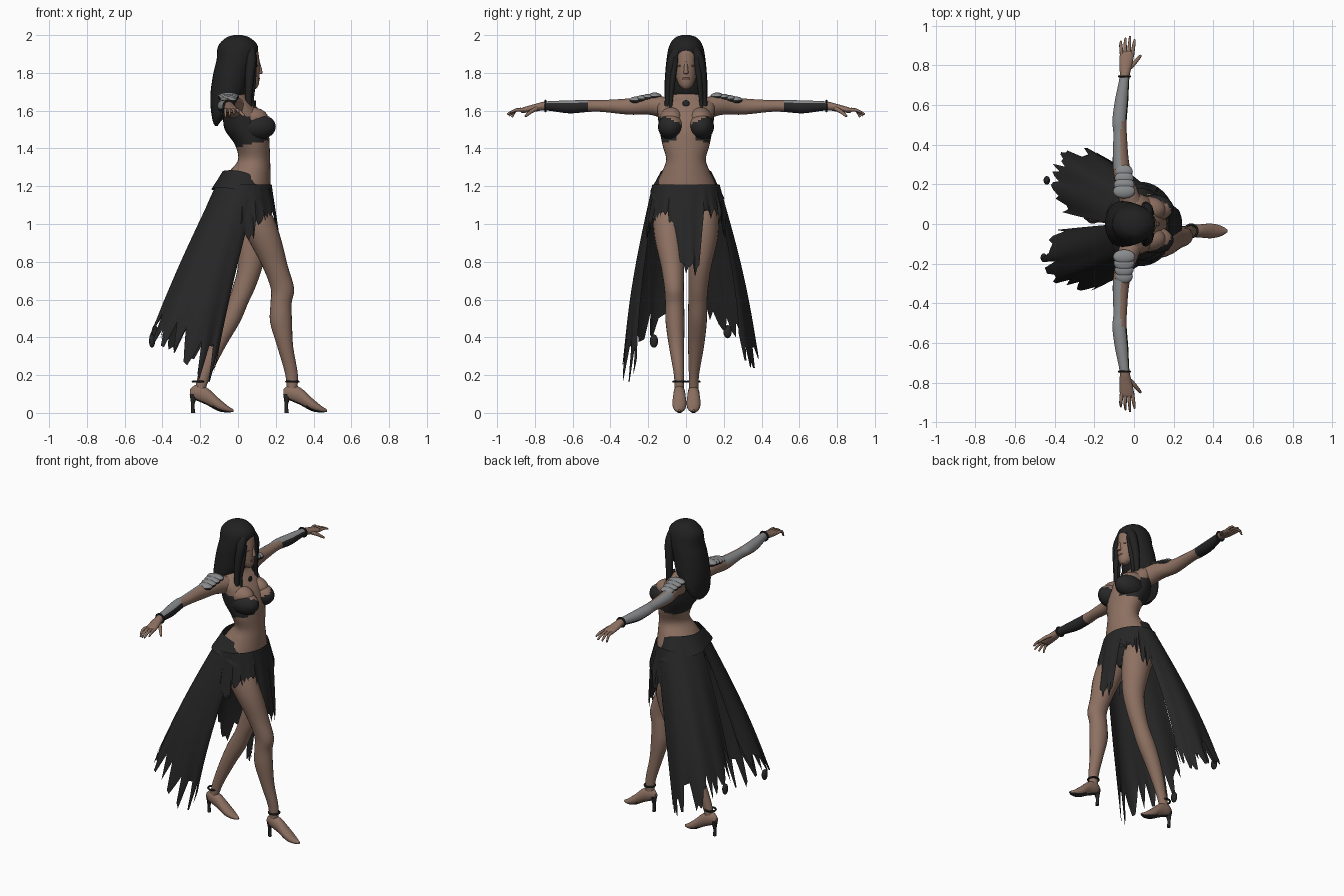
import bpy, bmesh, random
from math import sin, cos, pi, radians
from mathutils import Vector

random.seed(4)
if "Cube" in bpy.data.objects:
    bpy.data.objects.remove(bpy.data.objects["Cube"])


def material(name, *rgb):
    mat = bpy.data.materials.new(name)
    mat.use_nodes = True
    mat.diffuse_color = (*rgb, 1)
    mat.node_tree.nodes["Principled BSDF"].inputs["Base Color"].default_value = (*rgb, 1)
    return mat


skin = material("warm skin", .27, .165, .122)
cloth = material("black cloth", .02, .02, .02)
hair_black = material("black hair", .015, .015, .015)
metal = material("grey metal", .25, .26, .27)
lip_brown = material("lip brown", .17, .085, .065)


def finish(name, bm, mats, paint=None, angle=50):
    bmesh.ops.recalc_face_normals(bm, faces=bm.faces)
    if paint:
        for f in bm.faces:
            f.material_index = paint(f.calc_center_median(), f.normal)
    mesh = bpy.data.meshes.new(name)
    bm.to_mesh(mesh)
    bm.free()
    for mat in mats:
        mesh.materials.append(mat)
    obj = bpy.data.objects.new(name, mesh)
    bpy.context.collection.objects.link(obj)
    bpy.ops.object.select_all(action="DESELECT")
    obj.select_set(True)
    bpy.context.view_layer.objects.active = obj
    bpy.ops.object.shade_smooth_by_angle(angle=radians(angle))


def spline(keys, t):
    """Catmull-Rom value along a list of tuples."""
    i = min(int(t), len(keys) - 2)
    t -= i
    a, b, c, d = (Vector(keys[max(0, min(len(keys) - 1, i + k))]) for k in (-1, 0, 1, 2))
    return b + (c - a) * t / 2 + (a - b * 2.5 + c * 2 - d / 2) * t**2 + ((b - c) * 3 + d - a) * t**3 / 2


def loft(name, axis, sections, mats, paint=None, sides=20, steps=4):
    """Skin ellipses (position, centre a, centre b, radius a, radius b) along an axis."""
    bm, rings = bmesh.new(), []
    for k in range((len(sections) - 1) * steps + 1):
        p, ca, cb, ra, rb = spline(sections, k / steps)
        ring = []
        for j in range(sides):
            a, b = ca + ra * cos(2 * pi * j / sides), cb + rb * sin(2 * pi * j / sides)
            ring.append(bm.verts.new({"x": (p, a, b), "y": (a, p, b), "z": (a, b, p)}[axis]))
        rings.append(ring)
    for r, q in zip(rings, rings[1:]):
        for j in range(sides):
            n = (j + 1) % sides
            bm.faces.new((r[j], r[n], q[n], q[j]))
    bm.faces.new(rings[0])
    bm.faces.new(rings[-1])
    finish(name, bm, mats, paint)


def sheet(name, surface, columns, rows, mat):
    """Open cloth from a function of u (across) and v (down)."""
    bm = bmesh.new()
    grid = [[bm.verts.new(surface(i / columns, j / rows, i)) for j in range(rows + 1)]
            for i in range(columns + 1)]
    for a, b in zip(grid, grid[1:]):
        for j in range(rows):
            bm.faces.new((a[j], b[j], b[j + 1], a[j + 1]))
    finish(name, bm, [mat], angle=40)


def ball(name, centre, size, mats, paint=None):
    bm = bmesh.new()
    bmesh.ops.create_uvsphere(bm, u_segments=24, v_segments=18, radius=1)
    for v in bm.verts:
        v.co = Vector(centre) + v.co * Vector(size)
    finish(name, bm, mats, paint)


def strand(name, keys, radius, mat, tip=.15, steps=4):
    """Tapered tube through a few points."""
    curve = bpy.data.curves.new(name, "CURVE")
    curve.dimensions, curve.bevel_depth, curve.bevel_resolution = "3D", radius, 2
    curve.use_fill_caps = True
    count = (len(keys) - 1) * steps
    line = curve.splines.new("POLY")
    line.points.add(count)
    for k, point in enumerate(line.points):
        point.co = (*spline(keys, k / steps), 1)
        point.radius = 1 - (1 - tip) * (k / count) ** 2
    line.use_smooth = True
    curve.materials.append(mat)
    bpy.context.collection.objects.link(bpy.data.objects.new(name, curve))


def ring(name, centre, radius, thick, normal, mat):
    bpy.ops.mesh.primitive_torus_add(location=centre, major_radius=radius, minor_radius=thick,
                                     major_segments=20, minor_segments=6,
                                     rotation=Vector(normal).to_track_quat("Z", "Y").to_euler())
    obj = bpy.context.object
    obj.name = name
    obj.data.materials.append(mat)


# Torso with painted bodice band and briefs
def torso_paint(c, n):
    band = 1.41 + max(0, c.x) * .2 < c.z < 1.585 - c.x * .3 and (c.x < .1 or abs(c.y) > .06)
    return 1 if band or c.z < 1.19 else 0


loft("torso", "z", [(1, .06, 0, .05, .08), (1.08, .03, 0, .12, .16), (1.18, .03, 0, .14, .165),
     (1.27, .06, 0, .112, .13), (1.34, .085, 0, .085, .105), (1.42, .075, 0, .092, .125),
     (1.5, .045, 0, .115, .14), (1.58, .025, 0, .105, .15), (1.64, 0, 0, .08, .15),
     (1.68, -.01, 0, .052, .09), (1.72, 0, 0, .038, .042), (1.78, .02, 0, .036, .04)],
     [skin, cloth], torso_paint, 32, 7)

# Head and face
loft("head", "z", [(1.715, .08, 0, .015, .015), (1.74, .065, 0, .045, .04), (1.8, .035, 0, .08, .06),
     (1.87, .02, 0, .093, .067), (1.94, .01, 0, .088, .068), (1.985, 0, 0, .05, .045)], [skin])
loft("nose", "z", [(1.795, .115, 0, .006, .01), (1.803, .115, 0, .015, .013), (1.86, .105, 0, .01, .007)],
     [skin], sides=10)
ball("lips", (.107, 0, 1.77), (.009, .022, .008), [lip_brown])
ball("pendant", (.09, 0, 1.638), (.006, .018, .018), [cloth])

# Hair mass falling down the back
loft("hair", "z", [(2, 0, 0, .02, .02), (1.985, 0, 0, .065, .06), (1.94, 0, 0, .106, .09),
     (1.87, -.01, 0, .103, .103), (1.8, -.03, 0, .1, .11), (1.7, -.05, 0, .095, .115),
     (1.62, -.08, 0, .065, .11), (1.55, -.11, 0, .025, .08), (1.52, -.115, 0, .008, .03)],
     [hair_black], sides=28)

for s, side in ((-1, "near"), (1, "far")):
    # Face-framing locks
    strand(side + "_lock", [(.06, .02 * s, 1.95), (.07, .07 * s, 1.87), (.06, .088 * s, 1.75),
           (.06, .098 * s, 1.62), (.1, .12 * s, 1.48)], .03, hair_black)
    strand(side + "_thin_lock", [(.085, .055 * s, 1.88), (.08, .072 * s, 1.75), (.075, .08 * s, 1.65),
           (.1, .085 * s, 1.54)], .017, hair_black)
    ball(side + "_eye", (.098, .028 * s, 1.838), (.008, .014, .005), [lip_brown])

    # Bodice cups blended into the chest
    ball(side + "_cup", (.1, .08 * s, 1.515), (.1, .068, .07), [skin, cloth],
         lambda c, n: int(c.z < 1.515 + abs(c.y) * .5))
    ball(side + "_upper_breast", (.06, .075 * s, 1.56), (.1, .065, .06), [skin])

    # Arm with forearm guard
    def arm_paint(c, n):
        y = abs(c.y)
        if .52 < y < .74:
            return 2 if n.z - n.x * .5 > .25 else 1
        return 2 if .28 < y <= .52 and n.z - n.x > .85 else 0

    loft(side + "_arm", "y", [(.1 * s, -.01, 1.61, .06, .06), (.19 * s, -.04, 1.63, .052, .052),
         (.3 * s, -.065, 1.622, .042, .043), (.45 * s, -.07, 1.625, .034, .031),
         (.52 * s, -.073, 1.625, .036, .032), (.62 * s, -.063, 1.62, .034, .034),
         (.74 * s, -.048, 1.625, .025, .024), (.8 * s, -.042, 1.615, .032, .02),
         (.86 * s, -.035, 1.603, .036, .015), (.875 * s, -.035, 1.6, .03, .008)],
         [skin, cloth, metal], arm_paint, steps=6)
    ring(side + "_bracelet", (-.048, .745 * s, 1.625), .028, .006, (0, 1, 0), cloth)
    for k in range(4):
        x, reach = -.062 + k * .018, .95 - abs(k - 1.8) * .016
        strand(f"{side}_finger_{k + 1}", [(x, .855 * s, 1.605), (x * 1.2 + .008, .9 * s, 1.603),
               (x * 1.3 + .014, reach * s, 1.565 + k * .008)], .0095, skin, .5)
    strand(side + "_thumb", [(-.02, .79 * s, 1.612), (.008, .82 * s, 1.595), (.034, .85 * s, 1.57)],
           .012, skin, .5)

    # Layered shoulder guard
    for k in range(4):
        ball(f"{side}_shoulder_plate_{k + 1}", (-.05, (.165 + k * .033) * s, 1.675 - k * .007),
             (.056 - k * .004, .036, .021), [metal, cloth], lambda c, n: int(n.z < .3))


# Legs and heeled shoes
def leg(name, sections, x, y):
    loft(name, "z", sections, [skin])
    ring(name + "_ankle_strap", (x + .038, y, .165), .032, .006, (0, 0, 1), cloth)
    loft(name + "_shoe", "x", [(x - .008, y, .105, .012, .02), (x + .025, y, .108, .028, .042),
         (x + .08, y, .088, .033, .046), (x + .14, y, .045, .037, .035),
         (x + .19, y, .02, .026, .018), (x + .222, y, .012, .006, .006)],
         [skin, cloth], lambda c, n: int(n.z < -.6))
    loft(name + "_heel", "z", [(0, x + .008, y, .011, .011), (.05, x + .006, y, .01, .011),
         (.1, x + .015, y, .026, .024)], [cloth], sides=10)


leg("front_leg", [(.1, .285, -.035, .025, .025), (.2, .284, -.037, .033, .027),
    (.35, .25, -.05, .042, .04), (.48, .228, -.058, .058, .05), (.58, .228, -.06, .056, .05),
    (.66, .235, -.063, .062, .052), (.78, .195, -.072, .068, .062), (.92, .14, -.088, .088, .078),
    (1.03, .09, -.095, .1, .08), (1.12, .06, -.09, .08, .075)], .25, -.035)
leg("back_leg", [(.1, -.205, .04, .025, .025), (.2, -.178, .042, .034, .027),
    (.35, -.115, .053, .048, .042), (.48, -.05, .06, .06, .05), (.58, -.002, .062, .055, .05),
    (.66, .03, .065, .06, .052), (.78, .065, .074, .066, .062), (.92, .065, .09, .085, .078),
    (1.03, .05, .095, .1, .08), (1.12, .04, .09, .085, .075)], -.245, .04)


# Long trailing skirt panels with ragged hems and a loose scrap
def train(s, name, hem, scrap):
    columns = 36
    length = [random.choice((.84, .92, 1, 1.03)) for _ in range(columns + 1)]

    def surface(u, v, i):
        t = radians(60 + 119 * u)
        top = Vector((.03 + .15 * cos(t), .18 * s * sin(t), 1.2))
        end = spline(hem, u * (len(hem) - 1))
        end.y *= s
        fall = v * (1 + (length[i] - 1) * v**4)
        fold = Vector((cos(t), s * sin(t), 0)) * .008 * sin(u * 24) * v
        bulge = Vector((-.01, .02 * s * sin(t), 0)) * sin(pi * v)
        return top.lerp(end, fall) + fold + bulge

    sheet(name, surface, columns, 12, cloth)
    ball(name + "_scrap", scrap, (.016, .022, .035), [cloth])


train(-1, "near_skirt_train", [(-.13, .27, .2), (-.2, .33, .2), (-.36, .31, .33), (-.46, .21, .4), (-.4, .03, .52)],
      (-.455, -.17, .38))
train(1, "far_skirt_train", [(-.12, .3, .28), (-.2, .37, .27), (-.36, .36, .36), (-.41, .23, .44), (-.37, .06, .52)],
      (-.44, .22, .43))

# Short ragged front skirt with a centre flap and longer hips
front_length = [random.uniform(.13, .21) for _ in range(61)]


def front_surface(u, v, i):
    t = radians(-115 + 230 * u)
    flap, hip = abs(u - .5) < .1, abs(u - .5) > .27
    drop = front_length[i] * (1.4 if hip else 1) + .28 * flap
    reach = .148 + (.065 if flap else .035) * v
    return (.03 + reach * cos(t), (.178 + .035 * v) * sin(t) * (1 - .15 * v * flap), 1.21 - drop * v)


sheet("front_skirt", front_surface, 60, 6, cloth)


# Hip wrap with dipped front
def wrap_surface(u, v, i):
    t = 2 * pi * u
    rise = 1.243 - .038 * cos(t) + .03 * sin(t) ** 2
    flare = .008 * sin(5 * t) * v
    return (.04 - .015 * v + (.12 + .043 * v + flare) * cos(t),
            (.135 + .06 * v + flare) * sin(t), rise - (.12 + .03 * sin(t + 1)) * v)


sheet("hip_wrap", wrap_surface, 40, 5, cloth)
